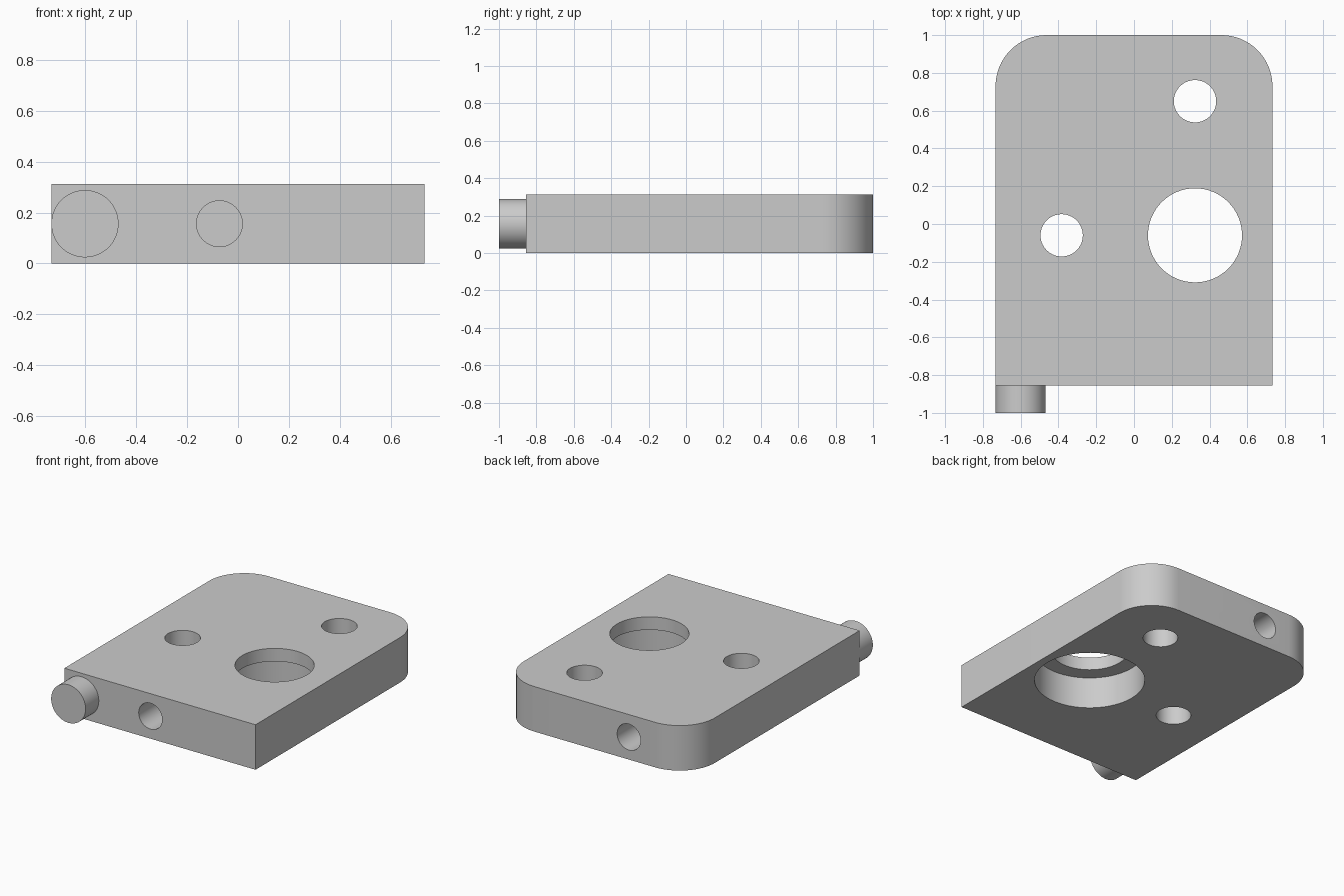
import bpy, bmesh, math
from mathutils import Vector, Matrix

cube = bpy.data.objects.get("Cube")
if cube:
    bpy.data.objects.remove(cube, do_unlink=True)

grey = bpy.data.materials.new("light grey metal")
grey.use_nodes = True
grey.diffuse_color = (0.6, 0.6, 0.6, 1)
grey.node_tree.nodes["Principled BSDF"].inputs["Base Color"].default_value = (0.6, 0.6, 0.6, 1)

HALF_W, FRONT, BACK, THICK = 0.733, -0.855, 1.0, 0.312
MID = THICK / 2
CORNER = 0.27


def make_object(name, bm):
    bmesh.ops.recalc_face_normals(bm, faces=bm.faces)
    mesh = bpy.data.meshes.new(name)
    bm.to_mesh(mesh)
    bm.free()
    mesh.materials.append(grey)
    obj = bpy.data.objects.new(name, mesh)
    bpy.context.collection.objects.link(obj)
    return obj


def cylinder(name, start, end, radius):
    start, end = Vector(start), Vector(end)
    axis = end - start
    turn = axis.to_track_quat("Z", "Y").to_matrix().to_4x4()
    bm = bmesh.new()
    bmesh.ops.create_cone(bm, cap_ends=True, segments=64, radius1=radius, radius2=radius,
                          depth=axis.length,
                          matrix=Matrix.Translation((start + end) / 2) @ turn)
    return make_object(name, bm)


def smooth(obj):
    bpy.ops.object.select_all(action="DESELECT")
    obj.select_set(True)
    bpy.context.view_layer.objects.active = obj
    bpy.ops.object.shade_smooth_by_angle(angle=math.radians(30))


# Plate outline: square front corners, rounded back corners
outline = [(-HALF_W, FRONT), (HALF_W, FRONT)]
for side, first in ((1, 0), (-1, 90)):
    for i in range(17):
        a = math.radians(first + 90 * i / 16)
        outline.append((side * (HALF_W - CORNER) + CORNER * math.cos(a),
                        BACK - CORNER + CORNER * math.sin(a)))
bm = bmesh.new()
base = bm.faces.new([bm.verts.new((x, y, 0)) for x, y in outline])
top = bmesh.ops.extrude_face_region(bm, geom=[base])
bmesh.ops.translate(bm, vec=(0, 0, THICK),
                    verts=[v for v in top["geom"] if isinstance(v, bmesh.types.BMVert)])
plate = make_object("mounting_plate", bm)

# Vertical holes, underside counterbore and blind holes in the end faces
BORE = (0.323, -0.06)
LEDGE = THICK - 0.09
cutters = [
    cylinder("small_hole_cutter_back", (0.323, 0.65, -0.1), (0.323, 0.65, 0.5), 0.112),
    cylinder("small_hole_cutter_side", (-0.383, -0.06, -0.1), (-0.383, -0.06, 0.5), 0.112),
    cylinder("large_hole_cutter", (*BORE, -0.1), (*BORE, 0.5), 0.249),
    cylinder("counterbore_cutter", (*BORE, -0.1), (*BORE, LEDGE), 0.355),
    cylinder("front_hole_cutter", (-0.073, FRONT - 0.1, MID), (-0.073, FRONT + 0.5, MID), 0.09),
    cylinder("back_hole_cutter", (-0.262, BACK + 0.1, MID), (-0.262, BACK - 0.5, MID), 0.09),
]
bpy.context.view_layer.objects.active = plate
for cutter in cutters:
    mod = plate.modifiers.new(cutter.name, "BOOLEAN")
    mod.operation = "DIFFERENCE"
    mod.solver = "EXACT"
    mod.object = cutter
    bpy.ops.object.modifier_apply(modifier=mod.name)
for cutter in cutters:
    bpy.data.objects.remove(cutter, do_unlink=True)
smooth(plate)

# Round peg on the front face
smooth(cylinder("front_peg", (-0.601, -1, MID), (-0.601, FRONT, MID), 0.132))
